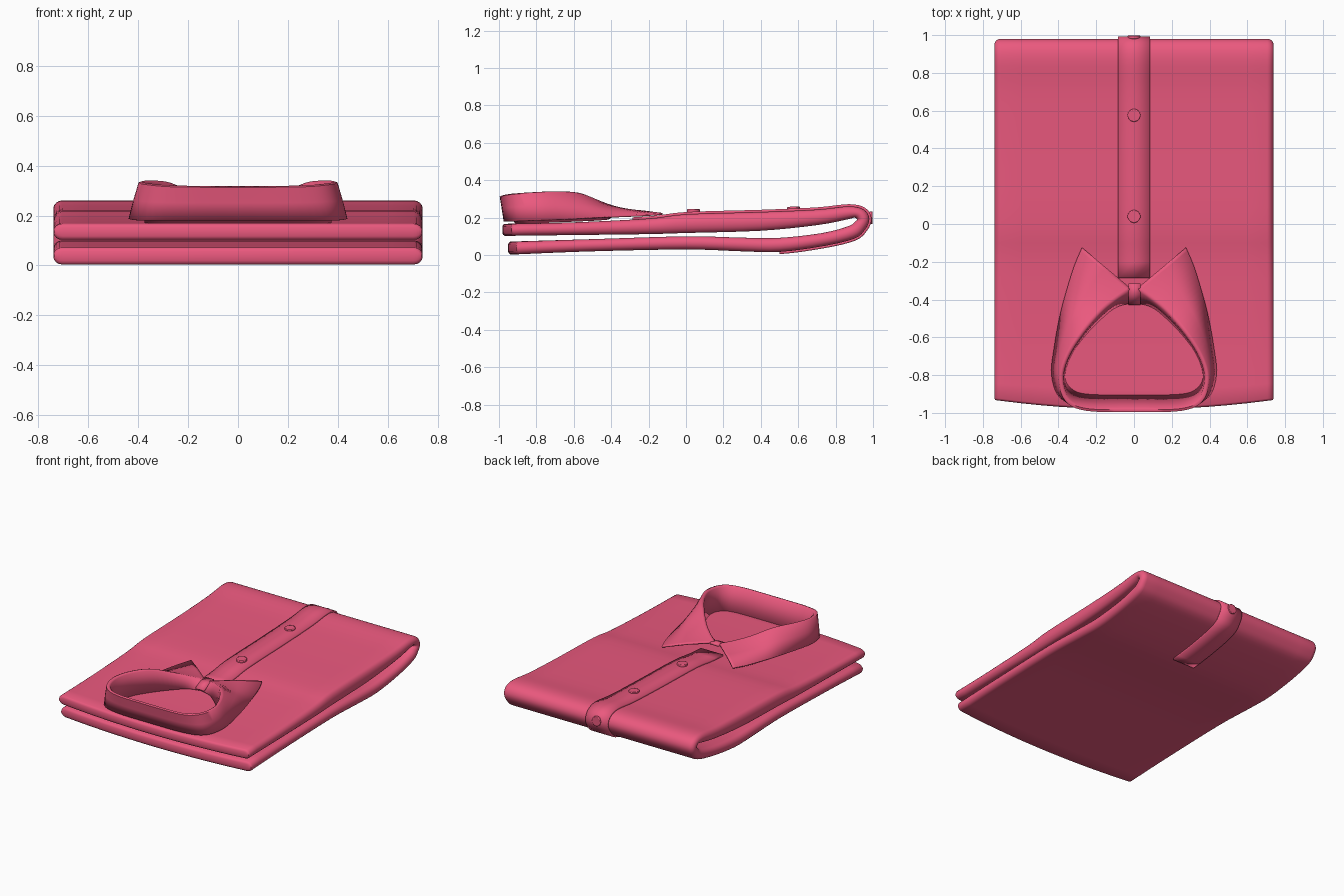
import bpy, bmesh, math
from mathutils import Vector

if "Cube" in bpy.data.objects:
    bpy.data.objects.remove(bpy.data.objects["Cube"])

mat = bpy.data.materials.new("pink_cloth")
mat.diffuse_color = (0.83, 0.10, 0.21, 1)
mat.use_nodes = True
mat.node_tree.nodes["Principled BSDF"].inputs["Base Color"].default_value = mat.diffuse_color


def spline(pts, n):
    """Catmull-Rom samples through points of any dimension."""
    p = [Vector(q) for q in pts]
    p = [p[0] * 2 - p[1]] + p + [p[-1] * 2 - p[-2]]
    out = []
    for i in range(1, len(p) - 2):
        a, b, c, d = p[i - 1:i + 3]
        for k in range(n):
            t = k / n
            out.append(0.5 * (2 * b + (c - a) * t + (2 * a - 5 * b + 4 * c - d) * t * t
                              + (3 * b - a - 3 * c + d) * t ** 3))
    return out + [p[-2]]


def make(name, verts, faces, thick=0, angle=40):
    me = bpy.data.meshes.new(name)
    me.from_pydata([tuple(v) for v in verts], [], faces)
    bm = bmesh.new()
    bm.from_mesh(me)
    bmesh.ops.recalc_face_normals(bm, faces=bm.faces)
    bm.to_mesh(me)
    bm.free()
    ob = bpy.data.objects.new(name, me)
    bpy.context.collection.objects.link(ob)
    me.materials.append(mat)
    if thick:
        m = ob.modifiers.new("cloth", 'SOLIDIFY')
        m.thickness = thick
        m.offset = 0
    bpy.ops.object.select_all(action='DESELECT')
    ob.select_set(True)
    bpy.context.view_layer.objects.active = ob
    bpy.ops.object.shade_smooth_by_angle(angle=math.radians(angle))
    return ob


def grid_faces(rows, cols, closed=False):
    return [(r * cols + c, r * cols + (c + 1) % cols,
             (r + 1) * cols + (c + 1) % cols, (r + 1) * cols + c)
            for r in range(rows - 1) for c in range(cols if closed else cols - 1)]


# Fold profile, top front edge round to bottom front edge: outer y, z, inner y, z
fold = spline([
    (-.97, .167, -.97, .103), (-.6, .175, -.6, .107), (-.2, .195, -.2, .112),
    (0, .218, 0, .118), (.4, .23, .4, .13), (.7, .243, .7, .16),
    (.87, .26, .86, .19), (.95, .243, .90, .20), (.98, .195, .915, .19),
    (.96, .14, .905, .18), (.90, .088, .87, .155), (.73, .047, .73, .118),
    (.5, .017, .5, .092), (.3, .02, .3, .093), (0, .03, 0, .10),
    (-.5, .02, -.5, .085), (-.94, .004, -.94, .072)], 4)

# Folded body: rounded flat section lofted along the fold profile
W, R = 0.74, 0.035
arc = [(W - R + R * math.cos(math.radians(a)), math.sin(math.radians(a)))
       for a in (90, 70, 50, 30, 10)]
upper = [(-x, s) for x, s in reversed(arc)] + [(x * 0.1, 1) for x in range(-6, 7)] + arc
ring = upper + [(x, -s) for x, s in reversed(upper)]
stations = [(f, 1, 0) for f in fold]
stations = [(fold[0], .55, -.012), (fold[0], .85, -.007)] + stations \
    + [(fold[-1], .85, -.007), (fold[-1], .55, -.012)]
verts = []
for f, k, dy in stations:
    o, i = Vector(f[0:2]), Vector(f[2:4])
    for x, s in ring:
        p = (o + i) / 2 + (o - i) / 2 * s * k
        bow = 0.05 * (x / W) ** 2 * max(0, (-.4 - p.x) / .57) ** 2
        verts.append((x * (1 + dy * .5), p.x + dy + bow, p.y))
n, m = len(ring), len(stations)
faces = grid_faces(m, n, True)
for base in (0, (m - 1) * n):
    faces += [(base + j, base + j + 1, base + n - 2 - j, base + n - 1 - j)
              for j in range(n // 2 - 1)]
make("folded_body", verts, faces)

# Button placket following the outside of the fold
half = len(fold) // 2
strip = [f for k, f in enumerate(fold)
         if (k < half and f[0] > -.36) or (k >= half and f[0] > .49)]
verts = []
for f in strip:
    o, i = Vector(f[0:2]), Vector(f[2:4])
    p = o + (o - i).normalized() * .004
    verts += [(x, p.x, p.y) for x in (-.085, 0, .085)]
make("button_placket", verts, grid_faces(len(strip), 3), .016)

# Collar: mirrored half curves from centre back to centre front
stand_bottom = [(0, -.91, .17), (.25, -.905, .17), (.34, -.87, .17), (.37, -.8, .17),
                (.335, -.69, .175), (.255, -.58, .18), (.16, -.485, .185),
                (.09, -.435, .19), (0.005, -.415, .195)]
fold_line = [(0, -.992, .31), (.25, -.985, .312), (.36, -.935, .32), (.395, -.82, .328),
             (.365, -.70, .332), (.285, -.57, .325), (.185, -.455, .283),
             (.10, -.385, .255), (.025, -.335, .235)]
leaf_edge = [(0, -.97, .18), (.25, -.965, .18), (.385, -.92, .18), (.432, -.80, .185),
             (.418, -.65, .19), (.388, -.48, .20), (.355, -.35, .207),
             (.315, -.22, .213), (.275, -.125, .22)]


def mirrored(pts):
    right = spline(pts, 5)
    return [Vector((-p.x, p.y, p.z)) for p in reversed(right[1:])] + right


bottom, top, edge = mirrored(stand_bottom), mirrored(fold_line), mirrored(leaf_edge)
centre = Vector((0, -.72, 0))
stand_top = []
for p in top:
    d = Vector((centre.x - p.x, centre.y - p.y, 0)).normalized()
    stand_top.append(p + d * .018 - Vector((0, 0, .004)))
crest = [(a + b) / 2 + Vector((0, 0, .005)) for a, b in zip(top, stand_top)]
middle = [(a + b) / 2 + Vector((0, 0, .006)) for a, b in zip(top, edge)]
rows = [bottom, stand_top, crest, top, middle, edge]
make("collar", [p for r in rows for p in r], grid_faces(len(rows), len(top)), .01, 60)

# Overlapping tab closing the collar stand
tab = [(x, y, z) for y, z in ((-.425, .205), (-.37, .232), (-.315, .238)) for x in (-.03, .035)]
make("collar_tab", tab, grid_faces(3, 2), .014)


# Buttons: two on top, one on the fold
def button(name, loc, tilt):
    bpy.ops.mesh.primitive_cylinder_add(vertices=24, radius=.034, depth=.018,
                                        location=loc, rotation=(tilt, 0, 0))
    ob = bpy.context.object
    ob.name = name
    ob.data.materials.append(mat)
    b = ob.modifiers.new("rim", 'BEVEL')
    b.width, b.segments = .004, 2
    bpy.ops.object.shade_smooth_by_angle(angle=math.radians(40))


button("button_upper", (0, .04, .237), .03)
button("button_middle", (0, .575, .25), .04)
button("button_fold", (0, .989, .20), -math.pi / 2)
